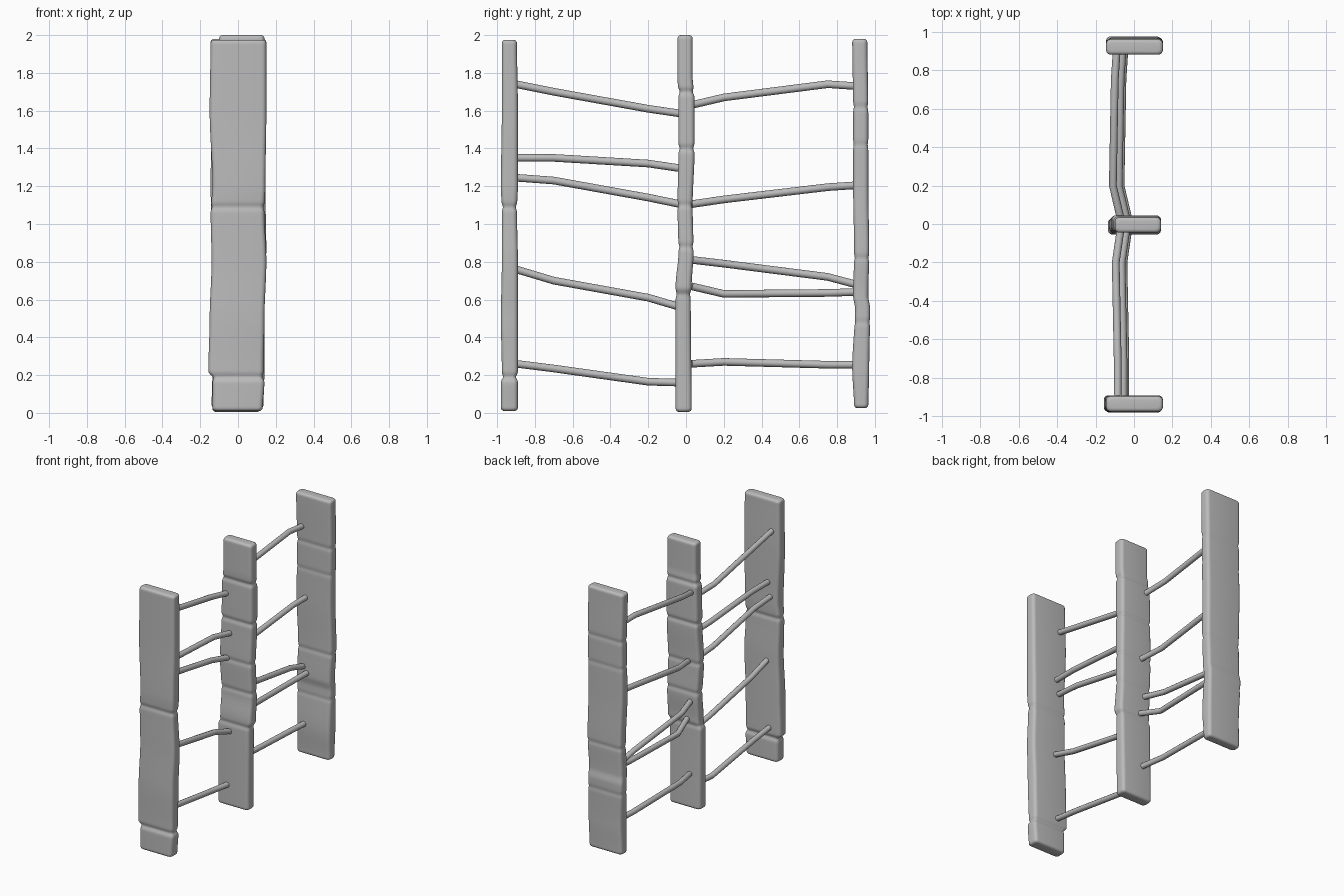
import bpy, bmesh, math
from mathutils import Vector

if "Cube" in bpy.data.objects:
    bpy.data.objects.remove(bpy.data.objects["Cube"], do_unlink=True)

CM = 0.01  # tables below are in hundredths of a unit
grey = bpy.data.materials.new("plain grey")
grey.use_nodes = True
grey.diffuse_color = (0.5, 0.5, 0.5, 1)
grey.node_tree.nodes["Principled BSDF"].inputs["Base Color"].default_value = grey.diffuse_color


def finish(name, bm, angle):
    bmesh.ops.recalc_face_normals(bm, faces=bm.faces)
    mesh = bpy.data.meshes.new(name)
    bm.to_mesh(mesh)
    bm.free()
    mesh.materials.append(grey)
    obj = bpy.data.objects.new(name, mesh)
    bpy.context.collection.objects.link(obj)
    bpy.ops.object.select_all(action="DESELECT")
    obj.select_set(True)
    bpy.context.view_layer.objects.active = obj
    bpy.ops.object.shade_smooth_by_angle(angle=math.radians(angle))


def loft(rings):
    """Skin a stack of equally long point loops and cap both ends."""
    bm = bmesh.new()
    loops = [[bm.verts.new(p) for p in ring] for ring in rings]
    for low, high in zip(loops, loops[1:]):
        for i in range(len(low)):
            j = (i + 1) % len(low)
            bm.faces.new((low[i], low[j], high[j], high[i]))
    bm.faces.new(loops[0])
    bm.faces.new(loops[-1])
    return bm


def sample(stations, z):
    """Smoothly blend the station values at height z."""
    for a, b in zip(stations, stations[1:]):
        if z <= b[0]:
            t = max(0, (z - a[0]) / (b[0] - a[0]))
            t = t * t * (3 - 2 * t)
            return [u + (v - u) * t for u, v in zip(a[1:], b[1:])]
    return stations[-1][1:]


def rounded_ring(x0, x1, y0, y1, z, radius):
    ring = []
    corners = ((x1, y1, -1, -1), (x0, y1, 1, -1), (x0, y0, 1, 1), (x1, y0, -1, 1))
    for k, (x, y, sx, sy) in enumerate(corners):
        for step in range(6):
            a = (k + step / 5) * math.pi / 2
            ring.append(Vector((x + sx * radius + radius * math.cos(a),
                                y + sy * radius + radius * math.sin(a), z)) * CM)
    return ring


def post(name, stations, grooves):
    """Worn plank: stations are (z, x min, x max, y min, y max), grooves are (z, depth)."""
    bottom, top = stations[0][0], stations[-1][0]
    count = int(top - bottom)
    edge = 1.8  # rounding of the two ends
    heights = [(bottom + edge * (1 - math.cos(a)), edge * (1 - math.sin(a)))
               for a in (math.pi / 2 * i / 4 for i in range(4))]
    heights += [(bottom + edge + (top - bottom - 2 * edge) * i / count, 0) for i in range(count + 1)]
    heights += [(bottom + top - z, inset) for z, inset in reversed(heights[:4])]
    rings = []
    for z, inset in heights:
        x0, x1, y0, y1 = sample(stations, z)
        cut = inset + sum(d * math.exp(-((z - g) / 1.5) ** 2) for g, d in grooves)
        rings.append(rounded_ring(x0 + cut, x1 - cut, y0 + cut, y1 - cut, z, 2.4 - 0.3 * cut))
    finish(name, loft(rings), 60)


def rung(name, points, radius=2.0, sides=12):
    """Crooked stick: a round tube through points spanning the gap between posts."""
    rings = []
    for i, p in enumerate(points):
        d = (points[min(i + 1, len(points) - 1)] - points[max(i - 1, 0)]).normalized()
        u = Vector((1, 0, 0))
        u = (u - d * u.dot(d)).normalized()
        v = d.cross(u)
        rings.append([(p + radius * (u * math.cos(a) + v * math.sin(a))) * CM
                      for a in (2 * math.pi * k / sides for k in range(sides))])
    finish(name, loft(rings), 50)


# Upright planks
post("front_post", [
    (1, -13.5, 13, -98, -89), (17, -13.5, 14, -98, -89), (22, -15.7, 13.5, -97.5, -89),
    (50, -15, 14, -98, -89), (80, -14, 15, -97.5, -89), (107, -14.5, 14, -97.5, -89.5),
    (120, -13.5, 14.5, -98, -89), (160, -15, 15, -97.5, -89), (197.5, -14.5, 15, -97.5, -89.5),
], [(19, 1), (109, 0.6)])
post("middle_post", [
    (0.5, -13.5, 12, -5.5, 3), (60, -13.5, 12.5, -5.5, 2.5), (67, -12, 14, -5.5, 3),
    (85, -12, 14, -4, 4), (110, -13, 13.5, -4.5, 3.5), (138, -12, 14, -4, 4.5),
    (167, -11.5, 14, -4, 4.5), (178, -10, 14, -4.5, 3.5), (200, -10, 14, -4.5, 3.5),
], [(63, 0.6), (88, 0.5), (110, 0.5), (140, 0.7), (170, 0.8)])
post("back_post", [
    (2.5, -14, 13.5, 89, 96.5), (24, -13.5, 14, 88, 97), (55, -14.5, 14, 89.5, 97.5),
    (62, -14, 14, 88.5, 96.5), (85, -13.5, 15, 89, 97), (120, -14.5, 14.5, 88.5, 96.5),
    (160, -14, 15, 88.5, 96.5), (198, -14.5, 15, 88, 96),
], [(48, 0.3), (82, 0.4), (142, 0.3), (162, 0.4)])

# Crooked rungs: heights at four shared depths, with a slight sideways bow
front_depths, back_depths = (-90, -70, -20, -3), (3, 20, 75, 90)
front_heights = [(174, 170, 161, 158.5), (135, 135, 132, 129.5), (124.5, 123, 114, 110.5),
                 (76, 70, 61, 56), (26, 23.5, 16.5, 16)]
back_heights = [(163, 167, 174, 173), (110.5, 113, 119.5, 120.5), (81, 79, 72, 68),
                (67, 63, 63.5, 64), (26, 27, 25.5, 25.5)]
front_bow, back_bow = (-6.5, -6.5, -7.5, -5), (-5, -9, -8, -7)
lean = (-2, 1, -1, 2, 0)

for side, depths, bow, table in (("front", front_depths, front_bow, front_heights),
                                 ("back", back_depths, back_bow, back_heights)):
    for n, heights in enumerate(table):
        rung(f"{side}_rung_{n + 1}",
             [Vector((x + lean[n], y, z)) for x, y, z in zip(bow, depths, heights)])
